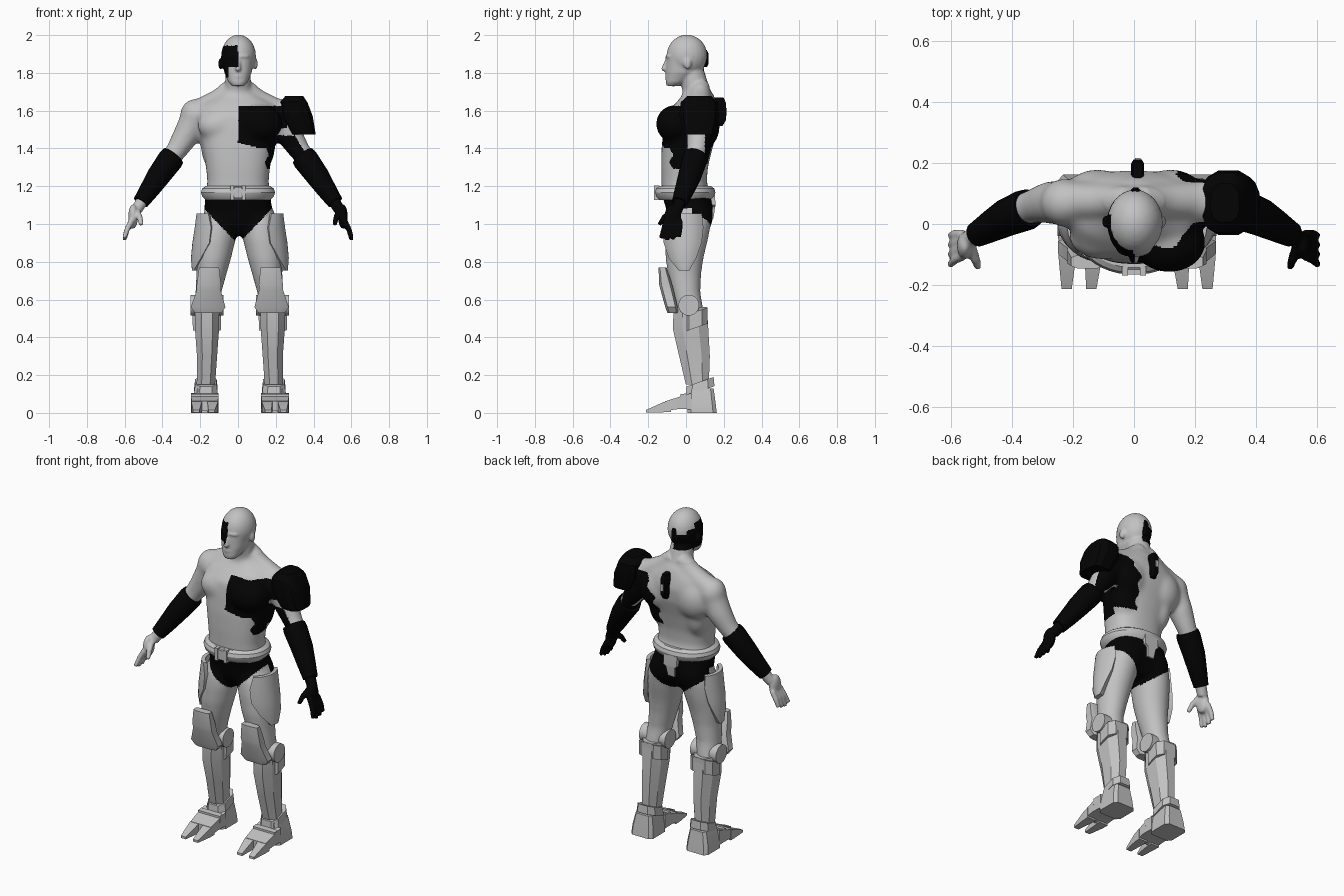
import bpy, bmesh, math
from mathutils import Matrix, Vector

default_cube = bpy.data.objects.get("Cube")
if default_cube:
    bpy.data.objects.remove(default_cube, do_unlink=True)


def material(name, value):
    mat = bpy.data.materials.new(name)
    mat.use_nodes = True
    colour = (value, value, value, 1)
    mat.diffuse_color = colour
    mat.node_tree.nodes["Principled BSDF"].inputs["Base Color"].default_value = colour
    return mat


GREY = material("mid grey", .54)
BLACK = material("black", .001)
SIDES = (("left", 1), ("right", -1))
LEG_SHIFT = .01


def bridge(bm, rows):
    """Skin a list of equal point rings and cap both ends."""
    loops = [[bm.verts.new(point) for point in row] for row in rows]
    count = len(loops[0])
    for low, high in zip(loops, loops[1:]):
        for i in range(count):
            j = (i + 1) % count
            bm.faces.new((low[i], low[j], high[j], high[i]))
    bm.faces.new(loops[0])
    bm.faces.new(loops[-1])


def loft(bm, rings, side=1, count=24, power=2.0, axis="z", tilt=0.0, shift=0.0):
    """Rings are x, y, z, half width, half depth; superellipse sections."""
    rows = []
    for x, y, z, a, b in rings:
        row = []
        for i in range(count):
            angle = math.tau * (i + .5) / count
            c, s = math.cos(angle), math.sin(angle)
            u = side * (x + math.copysign(abs(c) ** (2 / power), c) * a) + shift
            v = math.copysign(abs(s) ** (2 / power), s) * b
            row.append((u, y + v, z + tilt * v) if axis == "z" else (u, y, z + v))
        rows.append(row)
    bridge(bm, rows)


def tube(bm, path, side=1, count=16):
    """Round limb through x, y, z, radius points."""
    points = [Vector((side * x, y, z)) for x, y, z, r in path]
    rows = []
    for k, point in enumerate(points):
        along = points[min(k + 1, len(points) - 1)] - points[max(k - 1, 0)]
        across = along.cross(Vector((0, 1, 0))).normalized()
        other = along.cross(across).normalized()
        radius = path[k][3]
        rows.append([point + radius * (across * math.cos(t) + other * math.sin(t))
                     for t in (math.tau * i / count for i in range(count))])
    bridge(bm, rows)


def ball(bm, centre, radii, side=1):
    place = Matrix.Translation((side * centre[0], centre[1], centre[2]))
    bmesh.ops.create_uvsphere(bm, u_segments=24, v_segments=16, radius=1,
                              matrix=place @ Matrix.Diagonal((*radii, 1)))


def finish(name, bm, mat, angle=30):
    bmesh.ops.recalc_face_normals(bm, faces=bm.faces)
    mesh = bpy.data.meshes.new(name)
    bm.to_mesh(mesh)
    bm.free()
    mesh.materials.append(mat)
    mesh.shade_smooth()
    mesh.set_sharp_from_angle(angle=math.radians(angle))
    obj = bpy.data.objects.new(name, mesh)
    bpy.context.scene.collection.objects.link(obj)
    return obj


def part(name, rings, mat=GREY, **options):
    bm = bmesh.new()
    loft(bm, rings, **options)
    return finish(name, bm, mat)


# Body: overlapping muscle volumes fused into one skin
body = bmesh.new()
loft(body, [(0, .02, .94, .06, .07), (0, .02, 1, .14, .11), (0, .02, 1.08, .18, .125),
            (0, 0, 1.16, .172, .13), (0, -.01, 1.22, .162, .12), (0, -.008, 1.3, .17, .124),
            (0, .005, 1.4, .187, .135), (0, .025, 1.5, .204, .145), (0, .035, 1.58, .222, .142),
            (0, .05, 1.63, .2, .115), (0, .062, 1.67, .13, .09), (0, .065, 1.7, .08, .075)],
     count=32, power=2.4)
tube(body, [(0, .07, 1.6, .09), (0, .055, 1.7, .074), (0, .032, 1.8, .065), (0, .02, 1.86, .06)])

# Head: skull, jaw, nose, brow, lips, chin
ball(body, (.003, .005, 1.89), (.092, .108, .112))
loft(body, [(0, -.072, 1.728, .028, .03), (0, -.055, 1.75, .05, .053),
            (0, -.022, 1.8, .072, .085), (0, 0, 1.88, .086, .103)], power=2.3)
tube(body, [(0, -.097, 1.875, .01), (0, -.112, 1.84, .012), (0, -.119, 1.822, .016), (0, -.1, 1.81, .01)])
ball(body, (0, -.085, 1.887), (.06, .024, .012))
ball(body, (0, -.098, 1.783), (.026, .014, .009))
ball(body, (0, -.088, 1.743), (.025, .018, .016))

for _, s in SIDES:
    ball(body, (.093, .008, 1.848), (.012, .02, .03), s)               # ear
    tube(body, [(.02, .075, 1.73, .05), (.1, .075, 1.66, .058), (.21, .075, 1.595, .066)], s)
    ball(body, (.1, -.04, 1.52), (.115, .078, .085), s)                # chest muscle
    ball(body, (.12, .08, 1.52), (.12, .1, .13), s)                    # shoulder blade
    ball(body, (.12, .05, 1.42), (.078, .085, .14), s)                 # flank
    ball(body, (.228, .07, 1.575), (.08, .08, .088), s)                # shoulder
    ball(body, (.085, .065, 1.04), (.09, .08, .09), s)                 # buttock
    tube(body, [(.2, .07, 1.6, .07), (.24, .07, 1.54, .075), (.28, .07, 1.46, .07),
                (.325, .06, 1.39, .058), (.37, .045, 1.33, .052), (.42, .02, 1.26, .052),
                (.47, -.01, 1.18, .042), (.515, -.035, 1.11, .032), (.54, -.05, 1.07, .03)], s)
    # thigh, knee and upper calf
    loft(body, [(.1, .03, 1.08, .078, .1), (.11, .015, 1, .102, .118), (.122, .003, .92, .104, .115),
                (.137, -.008, .82, .095, .102), (.147, -.008, .74, .082, .09), (.163, 0, .64, .07, .077),
                (.175, .02, .54, .065, .075), (.178, .03, .42, .05, .075)], s, shift=LEG_SHIFT * .7)
    # palm, four fingers and thumb
    ball(body, (.555, -.07, 1.04), (.026, .045, .065), s)
    for i in range(4):
        y, reach = -.105 + .024 * i, .012 * abs(i - 1.3)
        tube(body, [(.562, y, 1.02, .016), (.587, y - .012 + .004 * i, .972, .015),
                    (.602, y - .028 + .008 * i, .91 + reach, .012)], s, 10)
    tube(body, [(.535, -.07, 1.07, .017), (.52, -.115, 1.035, .016), (.512, -.142, .995, .012)], s, 10)

# Thick plate over the left chest
ball(body, (.115, -.06, 1.53), (.122, .1, .1))

source = finish("body_volumes", body, GREY)
remesh = source.modifiers.new("fuse", "REMESH")
remesh.mode = "VOXEL"
remesh.voxel_size = .007
soften = source.modifiers.new("soften", "SMOOTH")
soften.factor = .5
soften.iterations = 4
graph = bpy.context.evaluated_depsgraph_get()
skin = bpy.data.meshes.new_from_object(source.evaluated_get(graph))
bpy.data.objects.remove(source, do_unlink=True)

# Blend the muscles of the trunk and upper arms
bm = bmesh.new()
bm.from_mesh(skin)
trunk = [v for v in bm.verts if abs(v.co.x) < .42 and v.co.z < 1.73]
for _ in range(30):
    bmesh.ops.smooth_vert(bm, verts=trunk, factor=.5, use_axis_x=True, use_axis_y=True, use_axis_z=True)
bm.to_mesh(skin)
bm.free()


def is_black(p):
    x, y, z = p
    ragged = .012 * math.sin(70 * z) + .008 * math.sin(45 * y)
    if z > 1.76:                                       # half mask wrapping the skull
        if y < .03:
            return x < 0 and z < 1.945 and z > (1.83 if x > -.05 else 1.775)
        return x < .02 and 1.79 < z < 1.885 - .4 * x * (y < .08)
    if z < 1.16 and abs(x) < .3:                       # briefs
        slope = 1.05 if y < .03 else .75
        return z > .893 + slope * abs(x)
    if x > .205 and (z < 1.36 or z < 1.53 and y > 0):  # left arm
        inner = y < .085 and z < 1.47 and x < .3 + (1.47 - z) * .6
        return z < 1.36 or inner or y > .1
    if x > 0 and y < .03:                              # left chest and ribs
        plate = 1.4 + .25 * max(0, .12 - x) < z < 1.625
        return plate or (.15 + ragged < x and 1.29 + ragged < z < 1.42)
    if y >= .03 and 1.335 + ragged < z < 1.62:         # left of the back
        return x > .09 + ragged + max(0, z - 1.5) * .6
    return False


skin.materials.clear()
for mat in (GREY, BLACK):
    skin.materials.append(mat)
for face in skin.polygons:
    face.material_index = int(is_black(face.center))
skin.shade_smooth()
skin.name = "body"
bpy.context.scene.collection.objects.link(bpy.data.objects.new("body", skin))

# Shoulder guard, head and spine devices
part("shoulder_guard", [(.298, .07, 1.678, .048, .065), (.295, .07, 1.645, .074, .1),
                        (.31, .07, 1.57, .088, .108), (.343, .07, 1.475, .07, .085)],
     BLACK, count=12, power=2.8)
part("head_port", [(.005, .1, 1.83, .015, .012), (.005, .1, 1.85, .02, .022),
                   (.005, .1, 1.9, .02, .022), (.005, .1, 1.92, .015, .012)], BLACK, count=8)
part("spine_port", [(.012, .17, 1.52, .015, .025), (.012, .175, 1.55, .022, .038),
                    (.012, .175, 1.64, .022, .038), (.012, .175, 1.67, .015, .025)],
     BLACK, count=8, power=4)
part("spine_port_window", [(.012, .21, 1.575, .009, .006), (.012, .21, 1.615, .009, .006)],
     count=4, power=50)

# Belt, buckle and rear flap
part("belt", [(0, -.005, 1.127, .172, .138), (0, -.005, 1.145, .19, .155), (0, -.005, 1.168, .197, .161),
              (0, -.005, 1.188, .19, .155), (0, -.005, 1.2, .172, .138)], count=40, power=2.1)
for name, s in SIDES:
    part("buckle_bar_" + name, [(.03, -.155, 1.127, .01, .014), (.03, -.155, 1.203, .01, .014)],
         side=s, count=4, power=50)
part("buckle_plate", [(0, -.154, 1.137, .02, .012), (0, -.154, 1.195, .02, .012)], count=4, power=50)
part("rear_flap", [(0, .12, 1.03, .022, .025), (0, .127, 1.09, .03, .028),
                   (0, .13, 1.1, .046, .026), (0, .128, 1.16, .046, .026)], count=4, power=50)

# Thigh plate rows: height, front and rear angle, half width, half depth
PLATE_ROWS = [(1.055, -65, 45, .108, .12), (.98, -75, 48, .118, .124), (.9, -72, 42, .13, .124),
              (.82, -52, 28, .137, .116), (.755, -22, 10, .132, .105)]

for name, s in SIDES:
    # Forearm guard
    bm = bmesh.new()
    tube(bm, [(.342, .052, 1.36, .064), (.358, .045, 1.34, .068), (.42, .02, 1.255, .062),
              (.47, -.008, 1.18, .052), (.515, -.034, 1.115, .042)], s)
    finish("forearm_guard_" + name, bm, BLACK, 50)

    # Curved plate hugging the outer thigh
    bm = bmesh.new()
    layers = []
    for z, front, rear, a, b in PLATE_ROWS:
        angles = [math.radians(front + (rear - front) * i / 9) for i in range(10)]
        outer = [(s * (.122 + a * math.cos(t)), b * math.sin(t), z) for t in angles]
        inner = [(s * (.122 + a * .8 * math.cos(t)), b * .8 * math.sin(t), z) for t in reversed(angles)]
        layers.append(outer + inner)
    bridge(bm, layers)
    plate = finish("thigh_plate_" + name, bm, GREY)

    # Knee hinge
    bm = bmesh.new()
    turn = Matrix.Translation((s * .173, .015, .57)) @ Matrix.Rotation(math.pi / 2, 4, "Y")
    bmesh.ops.create_cone(bm, cap_ends=True, segments=28, radius1=.055, radius2=.055, depth=.175, matrix=turn)
    hinge = finish("knee_hinge_" + name, bm, GREY)
    leg_parts = [plate, hinge]

    # Knee guard, calf strap and faceted shin guard
    leg_parts += [
        part("knee_guard_" + name, [(.163, -.124, .77, .055, .022), (.164, -.108, .68, .067, .036),
                                    (.165, -.1, .65, .066, .036), (.168, -.077, .56, .095, .034),
                                    (.168, -.07, .53, .074, .03)], side=s, count=8, power=4),
        part("calf_strap_" + name, [(.175, .05, .45, .078, .066), (.175, .05, .535, .08, .066)],
             side=s, count=8, power=3, tilt=.35),
        part("shin_guard_" + name, [(.174, .022, .56, .07, .095), (.174, .025, .44, .068, .1),
                                    (.174, .045, .3, .057, .087), (.18, .06, .15, .052, .065)],
             side=s, count=8, power=2.3),
        # Ankle cuff, heel, instep and split toes
        part("ankle_cuff_" + name, [(.18, .075, .115, .066, .08), (.18, .075, .165, .06, .075)],
             side=s, count=8, power=3, tilt=.35),
        part("heel_" + name, [(.186, .085, 0, .076, .08), (.186, .083, .05, .072, .076),
                              (.184, .08, .13, .056, .068)], side=s, count=8, power=6),
        part("instep_" + name, [(.186, .03, .062, .074, .044), (.186, -.04, .052, .074, .032),
                                (.186, -.11, .036, .07, .026)], side=s, count=4, power=50, axis="y"),
        part("instep_bar_" + name, [(.186, 0, .085, .073, .018), (.186, -.03, .079, .075, .02)],
             side=s, count=4, power=50, axis="y")]
    for toe, x, tip in (("inner", .144, .15), ("outer", .229, .231)):
        leg_parts.append(part(toe + "_toe_" + name, [(x, -.08, .036, .03, .032), (x, -.12, .03, .028, .027),
                                                     (tip, -.213, .008, .017, .007)],
                              side=s, count=4, power=50, axis="y"))
    for obj in leg_parts:
        obj.location.x = LEG_SHIFT
